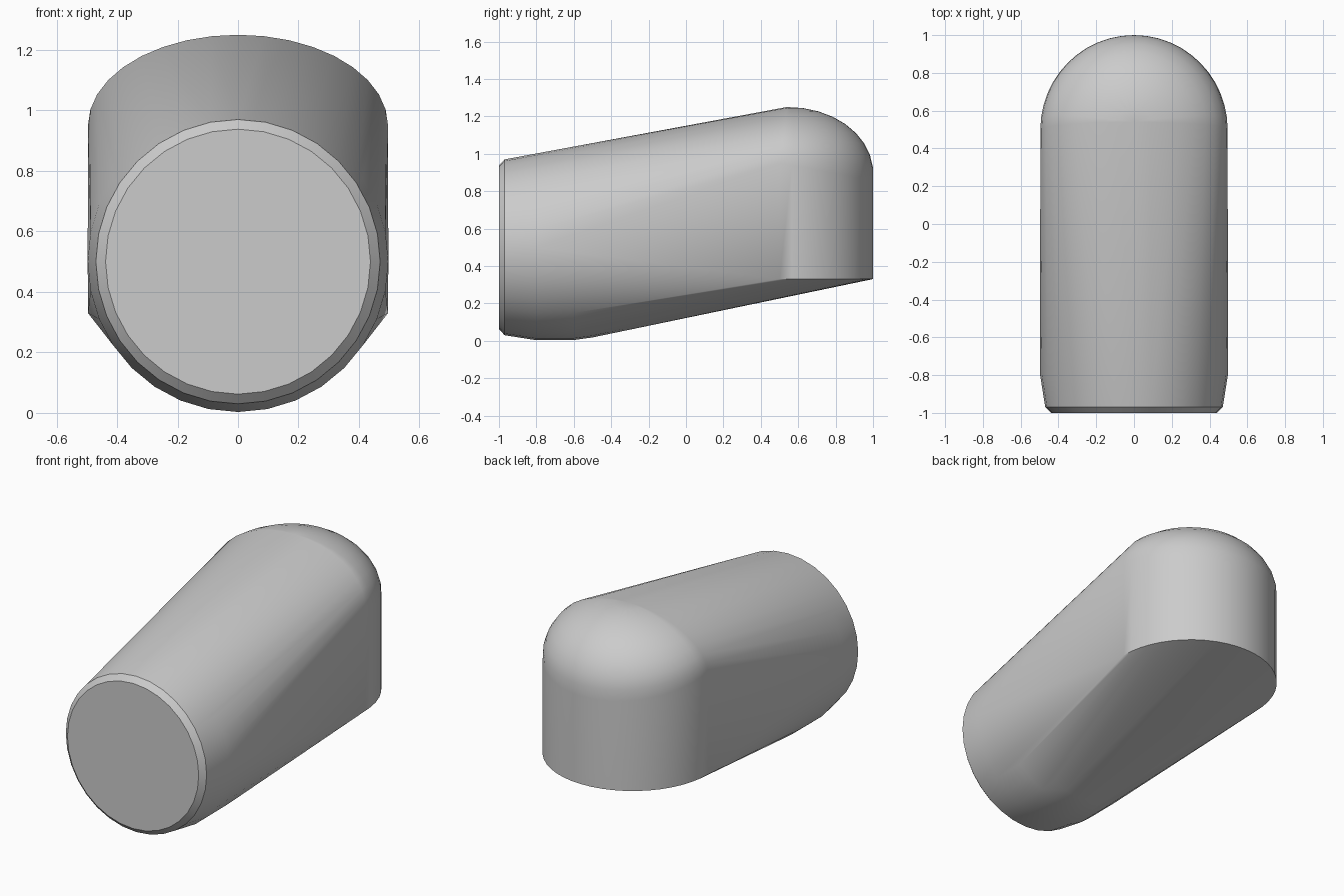
import bpy, bmesh
from math import sin, cos, pi, radians

if "Cube" in bpy.data.objects:
    bpy.data.objects.remove(bpy.data.objects["Cube"])

bm = bmesh.new()

# Round front: chamfered cap and barrel rings (y, radius)
SIDES = 32
for y, r in [(-1, .438), (-.97, .47), (-.8, .497), (-.6, .496), (-.5, .482)]:
    for i in range(SIDES):
        a = 2 * pi * i / SIDES
        # the last rings only shape the underside
        if y > -.7 and sin(a) > .05:
            continue
        bm.verts.new((r * cos(a), y, .5 + r * sin(a)))

# Upright half-round back: lower edge, then the rings of the dome
ARC, RINGS = 24, 9
R = .496
for i in range(ARC + 1):
    a = pi * i / ARC
    bm.verts.new((R * cos(a), .5 + .5 * sin(a), .33))
    shoulder = .95 - .09 * sin(a)
    for j in range(RINGS):
        t = pi / 2 * j / RINGS
        bm.verts.new((R * cos(t) * cos(a),
                      .5 + .04 * sin(t) + .5 * cos(t) * sin(a),
                      shoulder + (1.25 - shoulder) * sin(t)))
bm.verts.new((0, .54, 1.25))

# Tight skin over both ends
hull = bmesh.ops.convex_hull(bm, input=bm.verts[:])
inner = {g for g in hull["geom_interior"] + hull["geom_unused"]
         if isinstance(g, bmesh.types.BMVert)}
bmesh.ops.delete(bm, geom=list(inner), context='VERTS')
bmesh.ops.dissolve_limit(bm, angle_limit=radians(.5),
                         verts=bm.verts[:], edges=bm.edges[:])
bmesh.ops.recalc_face_normals(bm, faces=bm.faces[:])

mesh = bpy.data.meshes.new("rounded_shell")
bm.to_mesh(mesh)
bm.free()
shell = bpy.data.objects.new("rounded_shell", mesh)
bpy.context.collection.objects.link(shell)

# Smooth skin with sharp cap and lower rim
bpy.context.view_layer.objects.active = shell
shell.select_set(True)
bpy.ops.object.shade_smooth_by_angle(angle=radians(30))
